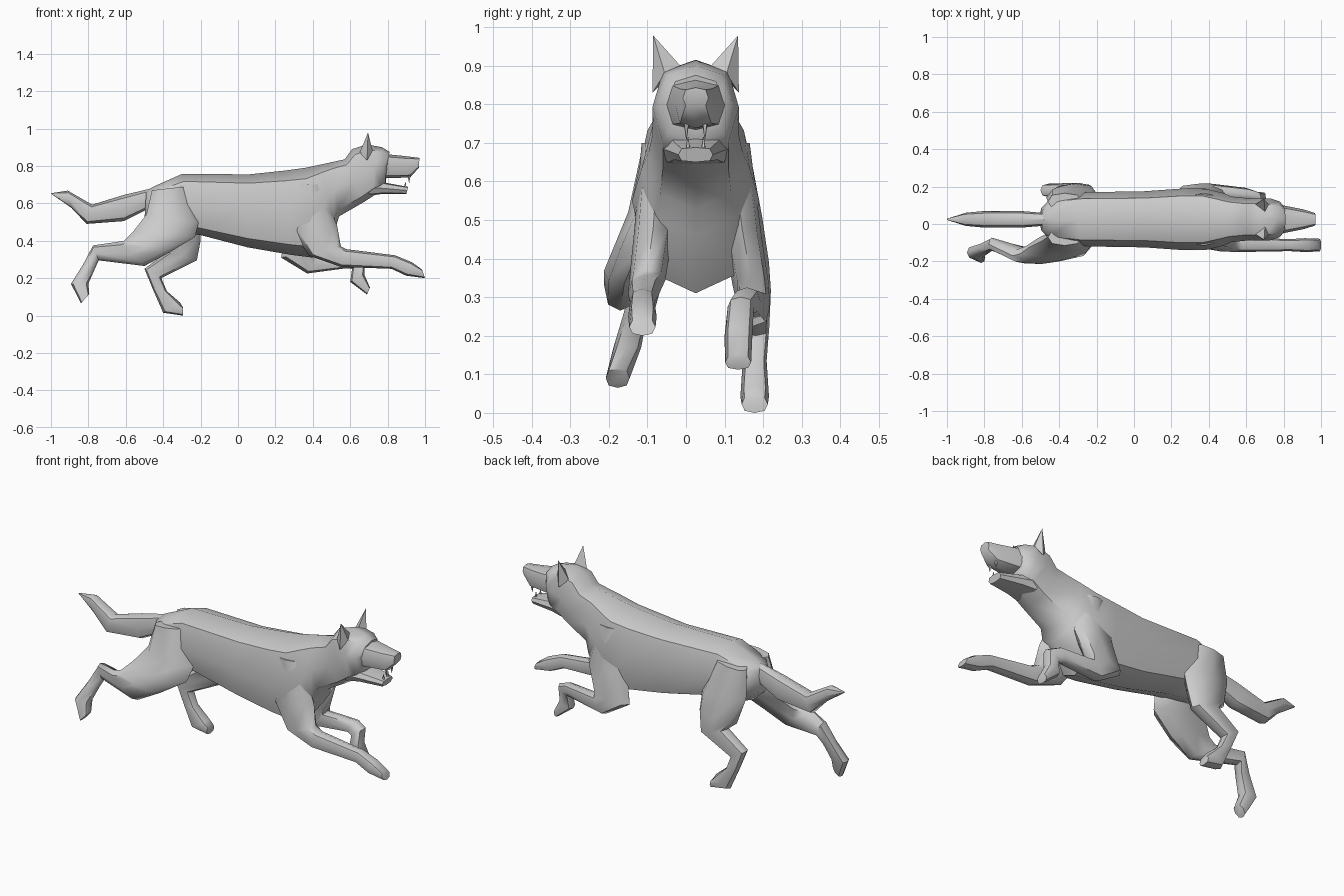
import bpy, bmesh, math
from mathutils import Vector

MID = 0.025  # y of the body's centre line


def finish(name, bm, angle=40):
    bmesh.ops.recalc_face_normals(bm, faces=bm.faces)
    me = bpy.data.meshes.new(name)
    bm.to_mesh(me)
    bm.free()
    ob = bpy.data.objects.new(name, me)
    bpy.context.collection.objects.link(ob)
    bpy.ops.object.select_all(action='DESELECT')
    ob.select_set(True)
    bpy.context.view_layer.objects.active = ob
    bpy.ops.object.shade_smooth_by_angle(angle=math.radians(angle))
    return ob


def loft(name, rings, sides=8, power=0.8, angle=50):
    """Each ring: x,z of one edge, x,z of the opposite edge, y centre, half width."""
    bm = bmesh.new()
    loops = []
    for xa, za, xb, zb, y, w in rings:
        a, b = Vector((xa, y, za)), Vector((xb, y, zb))
        mid, half = (a + b) / 2, (a - b) / 2
        loop = []
        for k in range(sides):
            t = 2 * math.pi * k / sides
            c, s = [math.copysign(abs(v) ** power, v) if abs(v) > 1e-6 else 0
                    for v in (math.cos(t), math.sin(t))]
            loop.append(bm.verts.new(mid + half * c + Vector((0, w * s, 0))))
        loops.append(loop)
    for p, q in zip(loops, loops[1:]):
        for k in range(sides):
            n = (k + 1) % sides
            bm.faces.new((p[k], p[n], q[n], q[k]))
    bm.faces.new(loops[0])
    bm.faces.new(loops[-1])
    return finish(name, bm, angle)


# Torso, neck and skull
loft("body", [
    (-0.49, 0.67, -0.50, 0.52, MID, 0.06),
    (-0.45, 0.69, -0.43, 0.46, MID, 0.12),
    (-0.30, 0.757, -0.20, 0.43, MID, 0.145),
    (0.06, 0.755, 0.05, 0.365, MID, 0.15),
    (0.25, 0.775, 0.28, 0.325, MID, 0.165),
    (0.36, 0.79, 0.40, 0.31, MID, 0.165),
    (0.44, 0.807, 0.52, 0.46, MID, 0.14),
    (0.50, 0.82, 0.54, 0.53, MID, 0.122),
    (0.57, 0.835, 0.67, 0.605, MID, 0.112),
    (0.61, 0.89, 0.74, 0.65, MID, 0.112),
    (0.69, 0.915, 0.77, 0.67, MID, 0.112),
    (0.77, 0.90, 0.79, 0.70, MID, 0.095),
    (0.81, 0.875, 0.79, 0.74, MID, 0.07)])

# Upper muzzle and open lower jaw
loft("muzzle", [
    (0.74, 0.875, 0.76, 0.73, MID, 0.085),
    (0.82, 0.86, 0.80, 0.735, MID, 0.072),
    (0.90, 0.852, 0.92, 0.738, MID, 0.052),
    (0.97, 0.843, 0.967, 0.79, MID, 0.033)], power=0.7)
loft("jaw", [
    (0.70, 0.73, 0.70, 0.64, MID, 0.09),
    (0.79, 0.71, 0.77, 0.65, MID, 0.072),
    (0.91, 0.688, 0.90, 0.65, MID, 0.045)], power=0.6)

# Tail
loft("tail", [
    (-0.42, 0.69, -0.44, 0.59, MID, 0.03),
    (-0.61, 0.645, -0.61, 0.505, MID, 0.045),
    (-0.78, 0.593, -0.81, 0.49, MID, 0.045),
    (-0.91, 0.668, -0.89, 0.575, MID, 0.035),
    (-1.00, 0.654, -0.995, 0.648, MID, 0.004)])

# Legs, each in its own running pose
loft("near_front_leg", [
    (0.30, 0.70, 0.44, 0.70, -0.07, 0.045),
    (0.29, 0.45, 0.53, 0.48, -0.085, 0.05),
    (0.38, 0.32, 0.55, 0.37, -0.10, 0.047),
    (0.55, 0.26, 0.58, 0.355, -0.11, 0.04),
    (0.82, 0.25, 0.84, 0.322, -0.113, 0.032),
    (0.90, 0.213, 0.93, 0.285, -0.113, 0.037),
    (1.00, 0.20, 0.985, 0.245, -0.113, 0.034)])
loft("far_front_leg", [
    (0.30, 0.70, 0.44, 0.70, 0.12, 0.045),
    (0.26, 0.45, 0.50, 0.48, 0.145, 0.05),
    (0.23, 0.31, 0.45, 0.35, 0.168, 0.047),
    (0.37, 0.225, 0.43, 0.32, 0.175, 0.042),
    (0.58, 0.253, 0.62, 0.325, 0.158, 0.035),
    (0.61, 0.25, 0.68, 0.30, 0.142, 0.034),
    (0.60, 0.18, 0.675, 0.22, 0.136, 0.036),
    (0.69, 0.112, 0.705, 0.15, 0.135, 0.034)])
loft("near_rear_leg", [
    (-0.46, 0.67, -0.28, 0.69, -0.07, 0.045),
    (-0.49, 0.54, -0.21, 0.50, -0.09, 0.06),
    (-0.56, 0.45, -0.23, 0.42, -0.125, 0.06),
    (-0.61, 0.40, -0.37, 0.335, -0.16, 0.053),
    (-0.65, 0.393, -0.50, 0.265, -0.17, 0.042),
    (-0.775, 0.375, -0.745, 0.295, -0.108, 0.035),
    (-0.83, 0.27, -0.765, 0.25, -0.13, 0.031),
    (-0.893, 0.17, -0.80, 0.17, -0.152, 0.036),
    (-0.84, 0.065, -0.795, 0.115, -0.177, 0.031)])
loft("far_rear_leg", [
    (-0.46, 0.67, -0.28, 0.69, 0.12, 0.045),
    (-0.47, 0.52, -0.20, 0.50, 0.14, 0.057),
    (-0.43, 0.38, -0.20, 0.40, 0.165, 0.05),
    (-0.38, 0.34, -0.22, 0.295, 0.178, 0.042),
    (-0.50, 0.25, -0.41, 0.20, 0.18, 0.036),
    (-0.455, 0.14, -0.38, 0.13, 0.178, 0.031),
    (-0.40, 0.015, -0.31, 0.07, 0.178, 0.037),
    (-0.295, 0.0, -0.295, 0.045, 0.178, 0.034)])

# Ears
for side, label in ((-1, "near"), (1, "far")):
    bm = bmesh.new()
    base = [bm.verts.new((x, MID + side * y, z)) for x, y, z in (
        (0.69, 0.112, 0.83), (0.72, 0.08, 0.88), (0.70, 0.04, 0.90), (0.65, 0.08, 0.87))]
    tip = bm.verts.new((0.695, MID + side * 0.11, 0.978))
    bm.faces.new(base)
    for k in range(4):
        bm.faces.new((base[k], base[(k + 1) % 4], tip))
    finish(label + "_ear", bm, 20)

# Fangs: upper pair pointing down, lower pair pointing up
for name, x, z0, z1, spread in (("upper_fang", 0.915, 0.748, 0.71, 0.024),
                                ("lower_fang", 0.895, 0.68, 0.715, 0.02)):
    for s in (-1, 1):
        loft(name, [(x - 0.008, z0, x + 0.008, z0, MID + s * spread, 0.007),
                    (x - 0.001, z1, x + 0.001, z1, MID + s * spread, 0.001)], sides=5)
